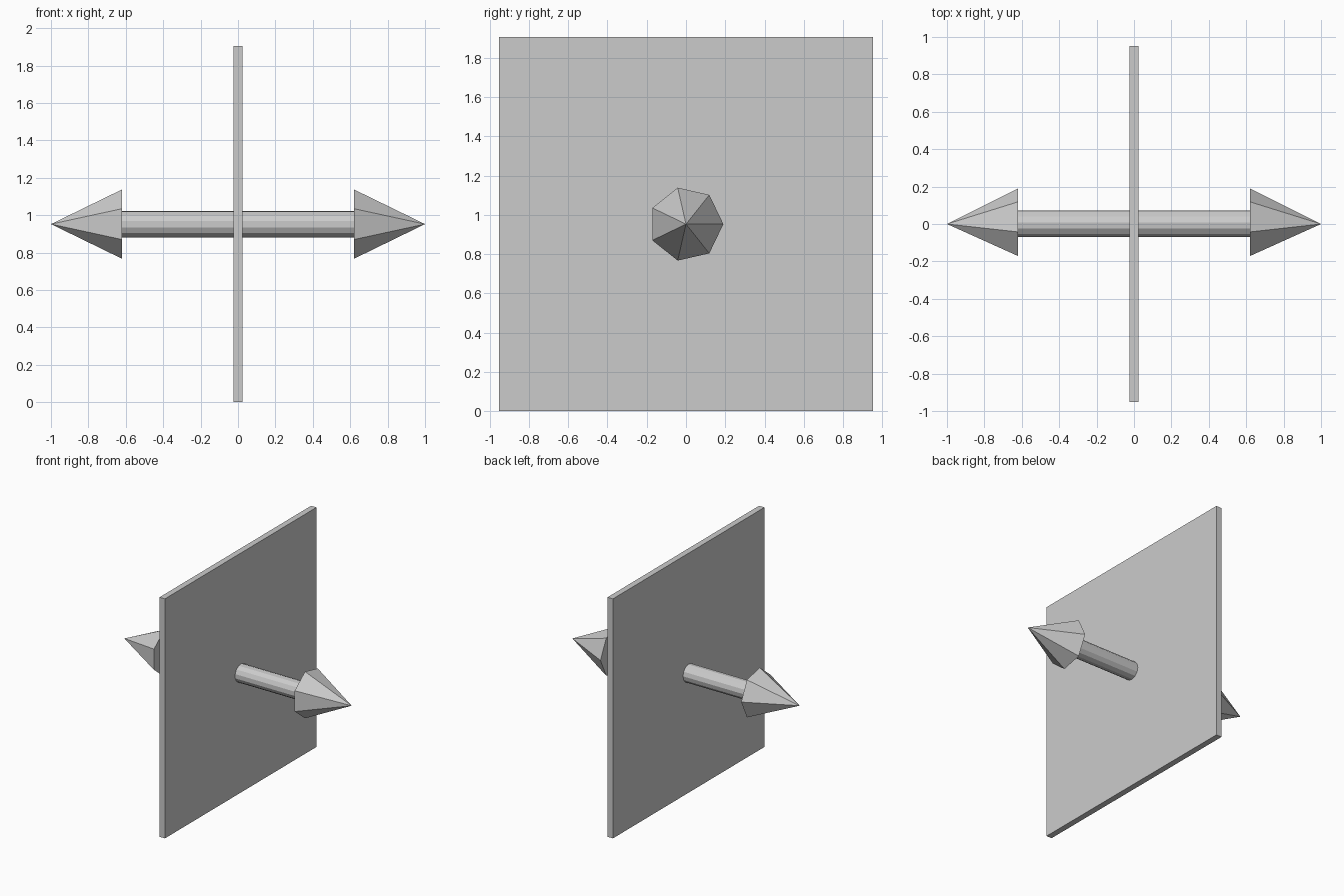
import bpy, bmesh
from math import sin, cos, tau

if "Cube" in bpy.data.objects:
    bpy.data.objects.remove(bpy.data.objects["Cube"])

U = 1 / 21            # design unit
CZ = 20 * U           # axis height


def make_object(name, bm):
    bmesh.ops.recalc_face_normals(bm, faces=bm.faces)
    mesh = bpy.data.meshes.new(name)
    bm.to_mesh(mesh)
    bm.free()
    obj = bpy.data.objects.new(name, mesh)
    bpy.context.collection.objects.link(obj)
    return obj


def ring(bm, x, radius, sides):
    # Ring around the x axis, first corner pointing to +y
    return [bm.verts.new((x, radius * cos(tau * i / sides),
                          CZ + radius * sin(tau * i / sides)))
            for i in range(sides)]


def prism(name, x0, x1, radius, sides):
    bm = bmesh.new()
    a, b = ring(bm, x0, radius, sides), ring(bm, x1, radius, sides)
    for i in range(sides):
        j = (i + 1) % sides
        bm.faces.new((a[i], a[j], b[j], b[i]))
    bm.faces.new(a)
    bm.faces.new(b)
    return make_object(name, bm)


def cone(name, base_x, tip_x, radius, sides):
    bm = bmesh.new()
    base = ring(bm, base_x, radius, sides)
    tip = bm.verts.new((tip_x, 0, CZ))
    for i in range(sides):
        bm.faces.new((base[i], base[(i + 1) % sides], tip))
    bm.faces.new(base)
    return make_object(name, bm)


# Square upright plate
bm = bmesh.new()
bmesh.ops.create_cube(bm, size=1)
bmesh.ops.scale(bm, vec=(U, 40 * U, 40 * U), verts=bm.verts)
bmesh.ops.translate(bm, vec=(0, 0, CZ), verts=bm.verts)
make_object("plate", bm)

# Shaft through the plate
prism("shaft", -13 * U, 13 * U, 1.5 * U, 13)

# Arrow heads at both ends
for side, name in ((-1, "left_arrow_head"), (1, "right_arrow_head")):
    cone(name, side * 13 * U, side * 21 * U, 4 * U, 7)
